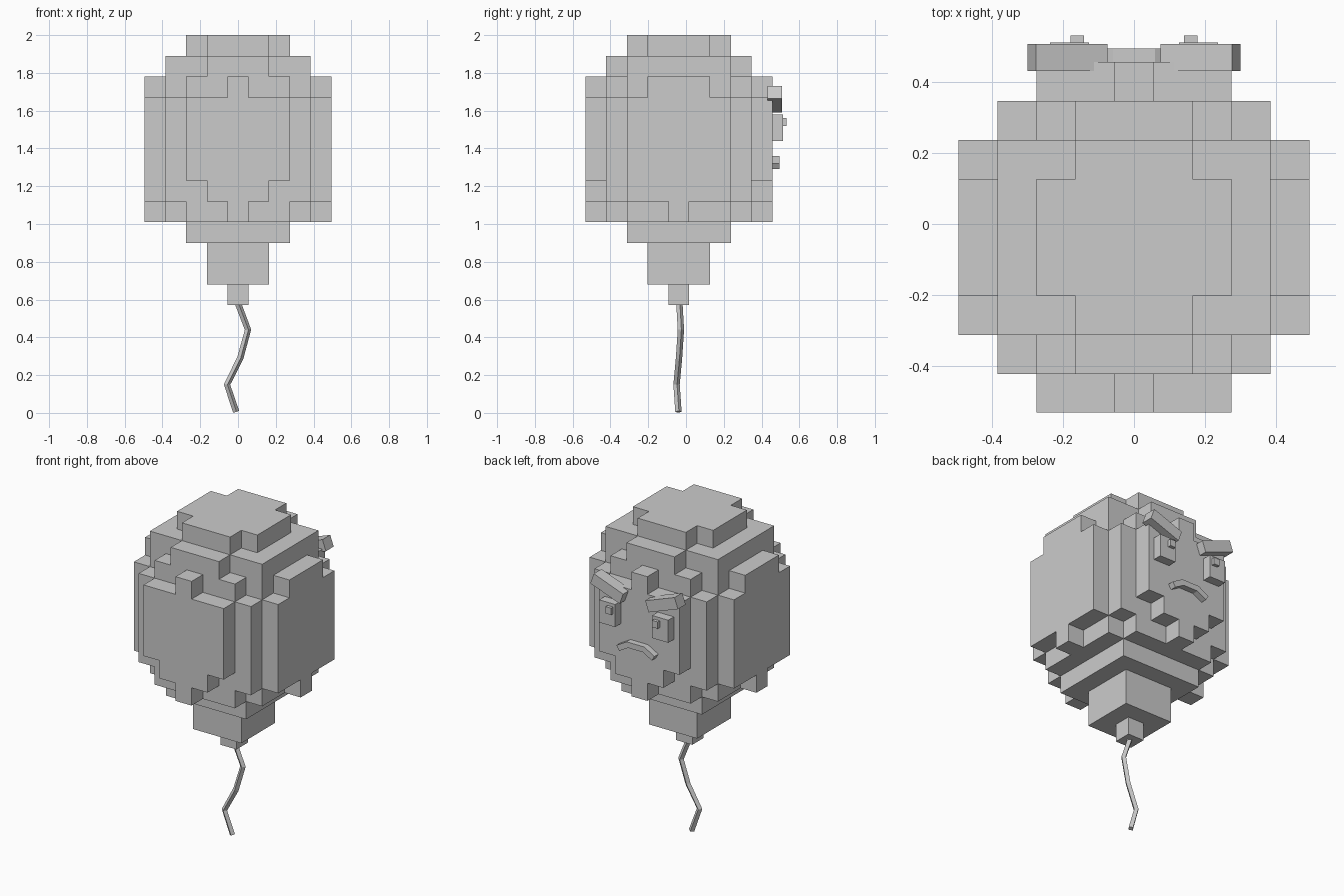
import bpy, bmesh, math
from mathutils import Matrix

if "Cube" in bpy.data.objects:
    bpy.data.objects.remove(bpy.data.objects["Cube"])

U = 0.11          # block size
CY = -0.038       # balloon centre in y
Z0 = 0.57         # bottom of the nozzle

grey = bpy.data.materials.new("plain grey")
grey.diffuse_color = (0.6, 0.6, 0.6, 1)
grey.use_nodes = True
grey.node_tree.nodes["Principled BSDF"].inputs["Base Color"].default_value = grey.diffuse_color


def finish(name, bm):
    bmesh.ops.recalc_face_normals(bm, faces=bm.faces)
    me = bpy.data.meshes.new(name)
    bm.to_mesh(me)
    bm.free()
    me.materials.append(grey)
    ob = bpy.data.objects.new(name, me)
    bpy.context.collection.objects.link(ob)
    return ob


def box(name, c, size, tilt=0):
    bm = bmesh.new()
    m = Matrix.Translation(c) @ Matrix.Rotation(tilt, 4, 'Y') @ Matrix.Diagonal((*size, 1))
    bmesh.ops.create_cube(bm, size=1, matrix=m)
    return finish(name, bm)


# Balloon body: for each run of block layers, rectangles of half-widths in blocks
layers = [
    (0, 1, [(0, 0)]),                          # nozzle
    (1, 3, [(1, 1)]),                          # neck
    (3, 4, [(2, 2)]),
    (4, 5, [(3, 2), (2, 3), (4, 0), (0, 4)]),
    (5, 6, [(4, 2), (3, 3), (1, 4)]),
    (6, 10, [(4, 2), (3, 3), (2, 4)]),
    (10, 11, [(4, 1), (3, 2), (2, 3), (0, 4)]),
    (11, 12, [(3, 2), (1, 3)]),
    (12, 13, [(2, 1), (1, 2)]),                # crown
]
cells = {(x, y, z) for lo, hi, rects in layers for z in range(lo, hi)
         for a, b in rects for x in range(-a, a + 1) for y in range(-b, b + 1)}

bm = bmesh.new()
verts = {}


def corner(p):
    if p not in verts:
        verts[p] = bm.verts.new((p[0] * U / 2, p[1] * U / 2 + CY, Z0 + (p[2] + 1) * U / 2))
    return verts[p]


# Only the exposed sides of the blocks become faces
for cell in cells:
    for axis in range(3):
        for s in (-1, 1):
            near = list(cell)
            near[axis] += s
            if tuple(near) in cells:
                continue
            quad = []
            for i, j in ((-1, -1), (1, -1), (1, 1), (-1, 1)):
                p = [2 * v for v in cell]
                p[axis] += s
                p[(axis + 1) % 3] += i * s
                p[(axis + 2) % 3] += j
                quad.append(corner(tuple(p)))
            bm.faces.new(quad)
bmesh.ops.dissolve_limit(bm, angle_limit=0.01, verts=bm.verts, edges=bm.edges)
finish("balloon", bm)

# Eyes, pupils and slanted brows on the back side
for s, side in ((1, "right"), (-1, "left")):
    box(side + "_eye", (s * 0.182, 0.475, 1.51), (0.11, 0.075, 0.14))
    box(side + "_pupil", (s * 0.16, 0.515, 1.54), (0.038, 0.035, 0.042))
    box(side + "_brow", (s * 0.188, 0.47, 1.66), (0.214, 0.076, 0.07), -s * math.radians(20))

# Frowning mouth: an arched strip with drooping ends
bm = bmesh.new()
top = [(-0.13, 1.32), (-0.06, 1.36), (0.06, 1.36), (0.13, 1.32)]
low = [(-0.112, 1.29), (-0.05, 1.325), (0.05, 1.325), (0.112, 1.29)]
rows = [[bm.verts.new((x, y, z)) for x, z in pts]
        for pts, y in ((top, 0.45), (top, 0.495), (low, 0.495), (low, 0.45))]
for r in range(4):
    for i in range(3):
        a, b = rows[r], rows[(r + 1) % 4]
        bm.faces.new((a[i], a[i + 1], b[i + 1], b[i]))
for i in (0, 3):
    bm.faces.new([row[i] for row in rows])
finish("mouth", bm)

# Kinked square string
path = [(0, -0.035, 0.58), (0.053, -0.027, 0.44), (0.012, -0.037, 0.29),
        (-0.058, -0.05, 0.15), (-0.01, -0.04, 0.006)]
cu = bpy.data.curves.new("string", 'CURVE')
cu.dimensions = '3D'
cu.bevel_depth = 0.017
cu.bevel_resolution = 0
cu.use_fill_caps = True
sp = cu.splines.new('POLY')
sp.points.add(len(path) - 1)
for pt, co in zip(sp.points, path):
    pt.co = (*co, 1)
cu.materials.append(grey)
string = bpy.data.objects.new("string", cu)
bpy.context.collection.objects.link(string)
bpy.context.view_layer.objects.active = string
string.select_set(True)
bpy.ops.object.convert(target='MESH')
for p in string.data.polygons:
    p.use_smooth = False
